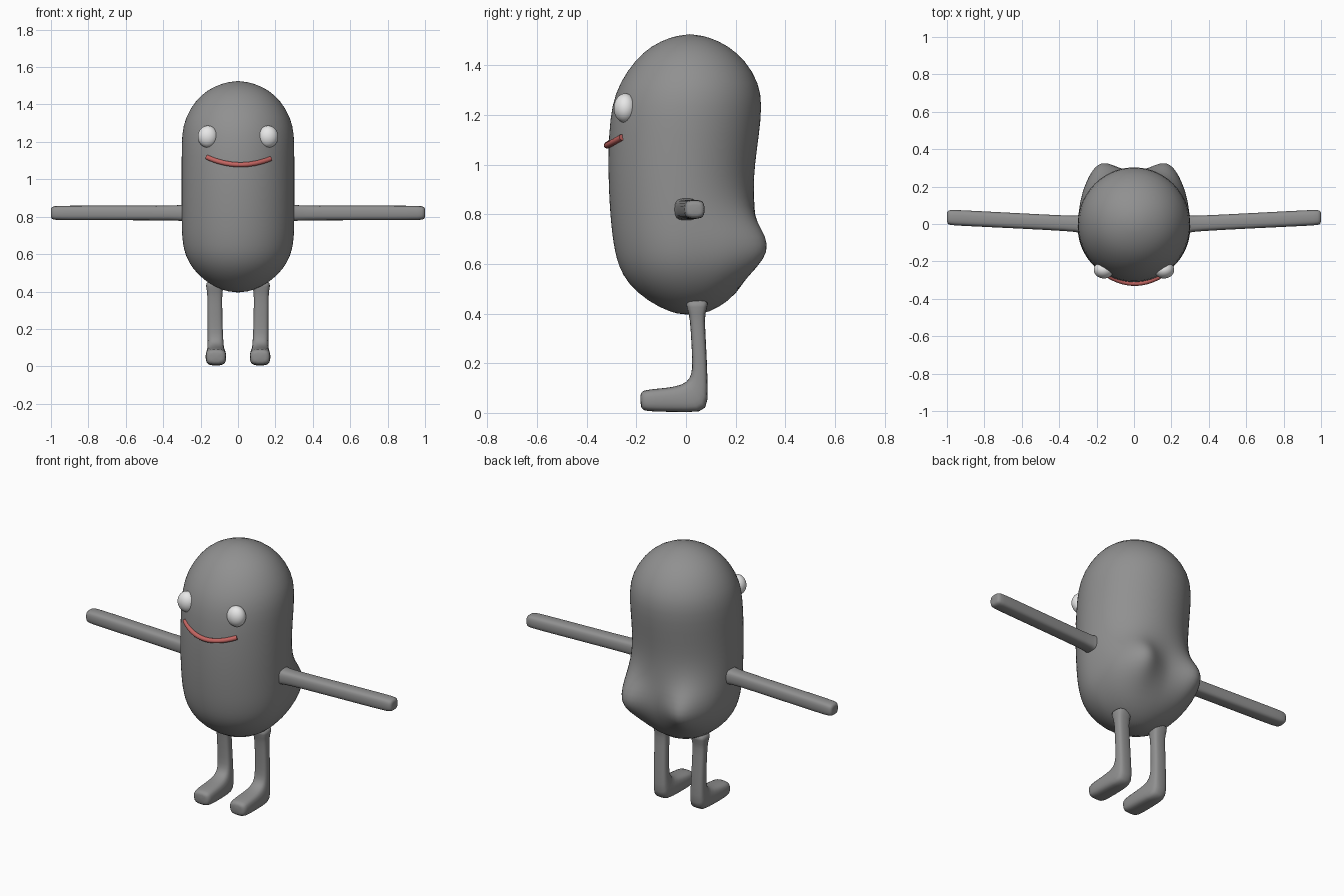
import bpy, bmesh, math
from mathutils import Vector

if "Cube" in bpy.data.objects:
    bpy.data.objects.remove(bpy.data.objects["Cube"])


def material(name, rgb):
    m = bpy.data.materials.new(name)
    m.diffuse_color = (*rgb, 1)
    m.use_nodes = True
    m.node_tree.nodes["Principled BSDF"].inputs["Base Color"].default_value = m.diffuse_color
    return m


GREY = material("body grey", (0.28, 0.28, 0.28))
WHITE = material("eye white", (0.8, 0.8, 0.8))
RED = material("mouth red", (0.55, 0.13, 0.12))


def loft(name, rings, start, end, mat, levels):
    """Skin a list of equal closed rings, closing both ends to a point."""
    bm = bmesh.new()
    rows = [[bm.verts.new(p) for p in r] for r in rings]
    n = len(rows[0])
    for a, b in zip(rows, rows[1:]):
        for i in range(n):
            j = (i + 1) % n
            bm.faces.new((a[i], a[j], b[j], b[i]))
    for row, tip in ((rows[0], start), (rows[-1], end)):
        v = bm.verts.new(tip)
        for i in range(n):
            bm.faces.new((row[i], row[(i + 1) % n], v))
    bmesh.ops.recalc_face_normals(bm, faces=bm.faces)
    for f in bm.faces:
        f.smooth = True
    me = bpy.data.meshes.new(name)
    bm.to_mesh(me)
    bm.free()
    me.materials.append(mat)
    ob = bpy.data.objects.new(name, me)
    bpy.context.collection.objects.link(ob)
    if levels:
        sub = ob.modifiers.new("smooth", 'SUBSURF')
        sub.levels = sub.render_levels = levels
    return ob


def rounded(center, u, v, n=12, power=0.6):
    """Rounded-square ring with half axes u and v."""
    pts = []
    for i in range(n):
        t = 2 * math.pi * i / n
        c, s = math.cos(t), math.sin(t)
        pts.append(center + u * math.copysign(abs(c) ** power, c)
                   + v * math.copysign(abs(s) ** power, s))
    return pts


# Body: bean-shaped capsule, (z, half width, front y, back y)
BODY = [
    (0.403, 0.075, -0.06, 0.09), (0.45, 0.172, -0.155, 0.175),
    (0.52, 0.243, -0.235, 0.23), (0.59, 0.281, -0.272, 0.262),
    (0.65, 0.295, -0.287, 0.276), (0.71, 0.301, -0.297, 0.28),
    (0.77, 0.302, -0.303, 0.278), (0.83, 0.302, -0.308, 0.275),
    (0.91, 0.302, -0.312, 0.273), (1.0, 0.302, -0.314, 0.278),
    (1.12, 0.302, -0.312, 0.295), (1.24, 0.302, -0.30, 0.308),
    (1.33, 0.283, -0.268, 0.295), (1.42, 0.229, -0.207, 0.24),
    (1.48, 0.162, -0.14, 0.17), (1.515, 0.08, -0.06, 0.092),
]
rings = []
for z, w, front, back in BODY:
    mid, depth = (front + back) / 2, (back - front) / 2
    ring = []
    for i in range(40):
        t = 2 * math.pi * i / 40
        x, y = w * math.cos(t), mid + depth * math.sin(t)
        # Two rounded lobes low on the back
        lobe = 0.12 * math.exp(-((abs(x) - 0.2) / 0.11) ** 2 - ((z - 0.66) / 0.13) ** 2)
        y += lobe * min(1, max(0, y / 0.08))
        ring.append(Vector((x, y, z)))
    rings.append(ring)
loft("body", rings, (0, 0.015, 0.394), (0, 0.015, 1.527), GREY, 1)

# Leg side profile: (front/upper y, z), (rear/lower y, z), centre x, half width
LEG = [
    ((-0.01, 0.45), (0.10, 0.45), 0.125, 0.055),
    ((0.012, 0.405), (0.075, 0.405), 0.124, 0.041),
    ((0.018, 0.34), (0.078, 0.34), 0.124, 0.040),
    ((0.026, 0.20), (0.086, 0.19), 0.122, 0.041),
    ((0.022, 0.155), (0.088, 0.10), 0.120, 0.043),
    ((0.005, 0.125), (0.090, 0.004), 0.119, 0.048),
    ((-0.04, 0.107), (0.02, 0.002), 0.118, 0.055),
    ((-0.10, 0.100), (-0.08, 0.003), 0.118, 0.057),
    ((-0.165, 0.094), (-0.160, 0.005), 0.118, 0.057),
    ((-0.183, 0.085), (-0.181, 0.014), 0.118, 0.048),
]
# Arm: (x, centre y, half depth, half height)
ARM = [
    (0.26, 0.0, 0.06, 0.055), (0.295, 0.0, 0.047, 0.045),
    (0.33, 0.002, 0.042, 0.040), (0.64, 0.018, 0.042, 0.040),
    (0.94, 0.033, 0.043, 0.040), (0.985, 0.035, 0.042, 0.038),
    (1.0, 0.036, 0.034, 0.030),
]

for side, label in ((-1, "left"), (1, "right")):
    # Leg and foot in one piece
    rings = []
    for (ya, za), (yb, zb), x, w in LEG:
        a, b = Vector((side * x, ya, za)), Vector((side * x, yb, zb))
        rings.append(rounded((a + b) / 2, Vector((w, 0, 0)), (a - b) / 2))
    loft(label + "_leg", rings, (side * 0.125, 0.045, 0.46),
         (side * 0.118, -0.184, 0.05), GREY, 1)

    # Straight outstretched arm
    rings = [rounded(Vector((side * x, y, 0.82)), Vector((0, d, 0)), Vector((0, 0, h)))
             for x, y, d, h in ARM]
    loft(label + "_arm", rings, (side * 0.25, 0, 0.82), (side * 1.0, 0.036, 0.82), GREY, 1)

    # Eye
    bpy.ops.mesh.primitive_uv_sphere_add(segments=32, ring_count=16, radius=1,
                                         location=(side * 0.161, -0.245, 1.228))
    eye = bpy.context.object
    eye.name = label + "_eye"
    eye.scale = (0.054, 0.046, 0.059)
    eye.data.materials.append(WHITE)
    bpy.ops.object.shade_smooth()

# Mouth: smiling tube wrapped round the face
path = []
for i in range(17):
    k = i / 8 - 1
    path.append(Vector((0.17 * k + 0.004, -0.318 + 0.06 * k * k,
                        1.078 + 0.036 * k * k - 0.004 * k)))
rings = []
for i, p in enumerate(path):
    along = (path[min(i + 1, 16)] - path[max(i - 1, 0)]).normalized()
    u = along.cross(Vector((0, 0, 1))).normalized()
    rings.append(rounded(p, u * 0.013, along.cross(u) * 0.013, 12, 1))
loft("mouth", rings, path[0], path[-1], RED, 0)
bpy.context.view_layer.objects.active = bpy.data.objects["mouth"]
bpy.ops.object.select_all(action='DESELECT')
bpy.data.objects["mouth"].select_set(True)
bpy.ops.object.shade_smooth_by_angle(angle=math.radians(50))
